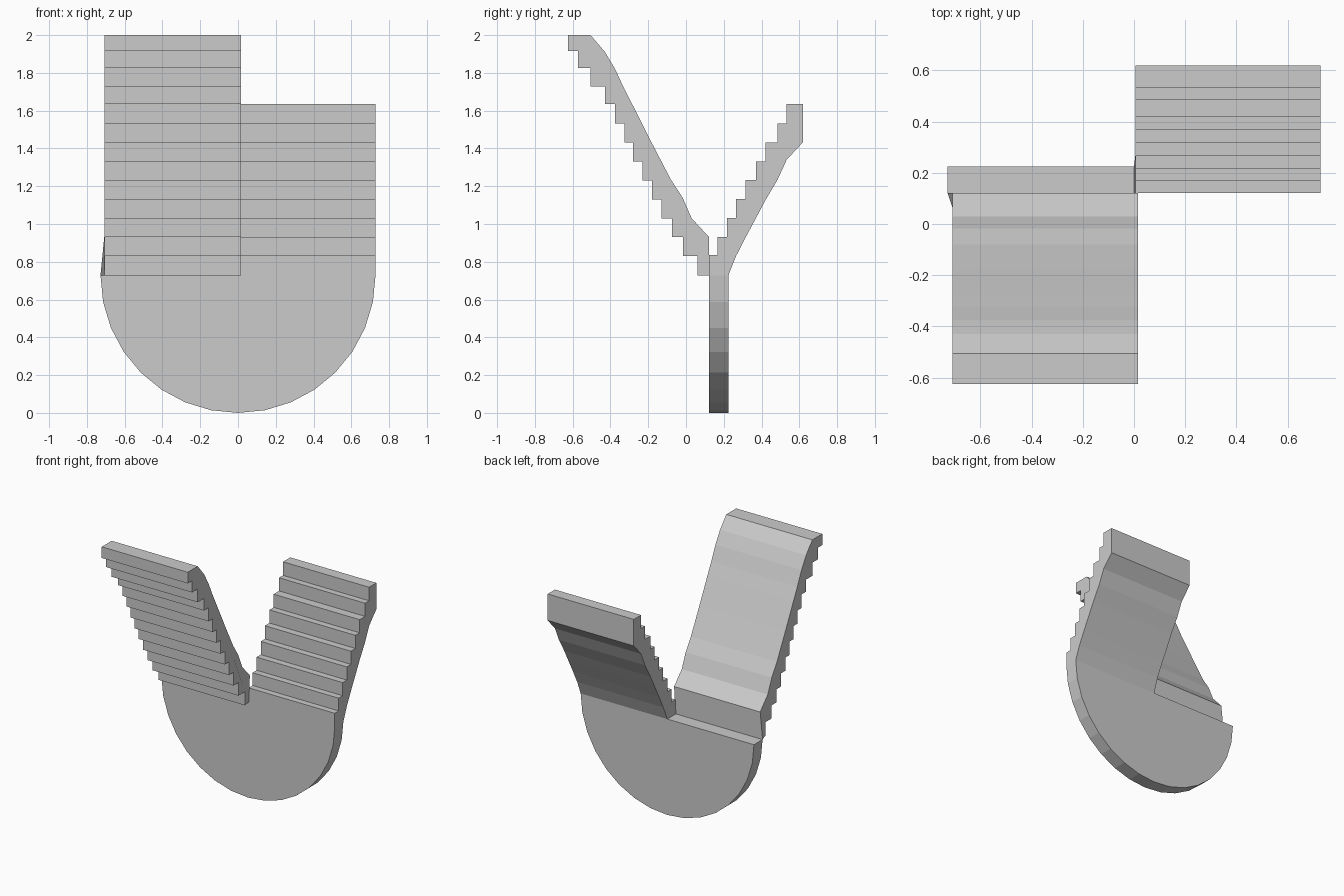
import bpy, bmesh
from math import pi, cos, sin

if "Cube" in bpy.data.objects:
    bpy.data.objects.remove(bpy.data.objects["Cube"])

R, Y0, Y1 = 0.728, 0.121, 0.224


def prism(name, ring_a, ring_b, skip=()):
    """Solid between two matching outlines; skip lists side walls left open."""
    bm = bmesh.new()
    a = [bm.verts.new(p) for p in ring_a]
    b = [bm.verts.new(p) for p in ring_b]
    bm.faces.new(a)
    bm.faces.new(b[::-1])
    n = len(a)
    for i in range(n):
        if i not in skip:
            j = (i + 1) % n
            bm.faces.new((a[i], b[i], b[j], a[j]))
    bmesh.ops.recalc_face_normals(bm, faces=bm.faces)
    me = bpy.data.meshes.new(name)
    bm.to_mesh(me)
    bm.free()
    ob = bpy.data.objects.new(name, me)
    bpy.context.collection.objects.link(ob)
    return ob


def flight(name, profile, x0, x1, joint, j0, j1, skip=()):
    """Stair profile (y, z) run along x; joint points flare to meet the landing."""
    ring = lambda x, j: [(j if i in joint else x, y, z)
                         for i, (y, z) in enumerate(profile)]
    return prism(name, ring(x0, j0), ring(x1, j1), skip)


def steps(ys, zs):
    """Zigzag: at each y rise from zs[i] to zs[i+1]."""
    return [(y, z) for i, y in enumerate(ys) for z in (zs[i], zs[i + 1])]


# half-round landing; its top is open where the right flight grows out of it
arc = [(R * cos(pi + pi * i / 16), R + R * sin(pi + pi * i / 16)) for i in range(17)]
arc.append((0.0, R))
prism("landing", [(x, Y0, z) for x, z in arc], [(x, Y1, z) for x, z in arc], skip=(16,))

# left flight: steps on the front, smooth slope on the back
ys = [0.06, -0.015, -0.075, -0.13, -0.18, -0.23, -0.28, -0.325,
      -0.375, -0.43, -0.505, -0.573, -0.624]
zs = [R, 0.83, 0.93, 1.03, 1.13, 1.23, 1.332, 1.432, 1.532, 1.635,
      1.727, 1.827, 1.915, 2.0]
left = [(Y0, R)] + steps(ys, zs) + [
    (-0.505, 2.0), (-0.43, 1.912), (-0.375, 1.82), (-0.325, 1.712),
    (-0.28, 1.625), (-0.18, 1.427), (-0.08, 1.235), (-0.018, 1.14),
    (0.03, 1.03), (Y0, 0.932)]
flight("left_flight", left, -0.708, 0.015, (0,), -R, 0.006)

# right flight: steps on the front, smooth slope on the back
ys = [Y0, 0.168, 0.216, 0.266, 0.316, 0.37, 0.42, 0.485, 0.533]
zs = [R, 0.835, 0.932, 1.032, 1.132, 1.232, 1.332, 1.432, 1.532, 1.635]
right = steps(ys, zs) + [
    (0.62, 1.635), (0.62, 1.434), (0.533, 1.34), (0.485, 1.235), (0.42, 1.125),
    (0.37, 1.03), (0.316, 0.93), (0.266, 0.832), (Y1, R)]
last = len(right) - 1
flight("right_flight", right, 0.005, R, (0, last), 0.0, R, skip=(last,))
